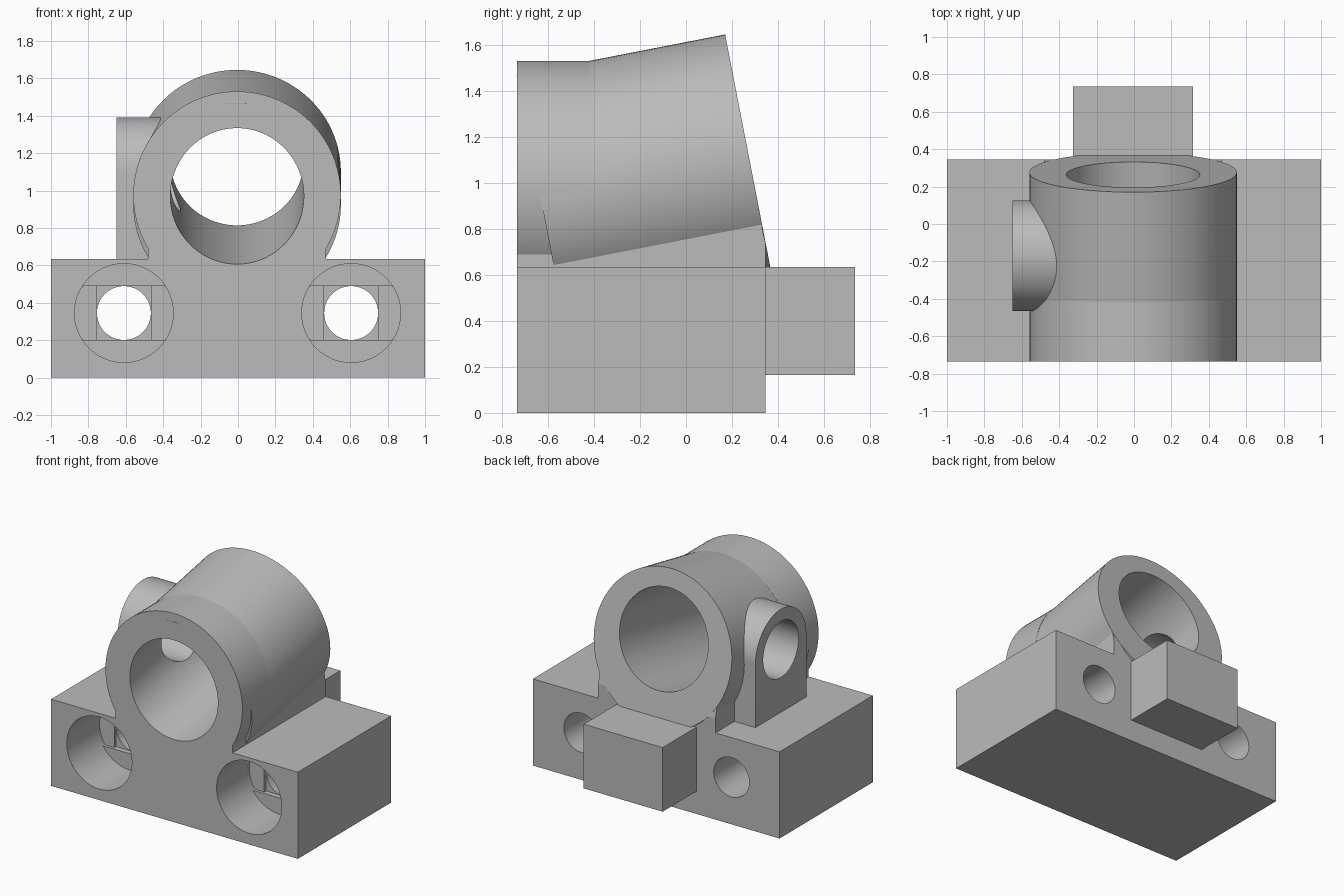
import bpy, bmesh
from math import radians, sin, cos, pi
from mathutils import Vector

if "Cube" in bpy.data.objects:
    bpy.data.objects.remove(bpy.data.objects["Cube"], do_unlink=True)

grey = bpy.data.materials.new("plain_grey")
grey.use_nodes = True
grey.diffuse_color = (0.5, 0.5, 0.5, 1)
grey.node_tree.nodes["Principled BSDF"].inputs["Base Color"].default_value = (0.5, 0.5, 0.5, 1)

FRONT, BACK, TOP = -0.735, 0.345, 0.635
MID = -0.005
TILT = radians(11)
SEG = 96
ALONG = Vector((0, cos(TILT), sin(TILT)))


def cylinder(name, start, direction, length, radius):
    """Cylinder from a start point along a direction."""
    d = Vector(direction).normalized()
    bpy.ops.mesh.primitive_cylinder_add(
        vertices=SEG, radius=radius, depth=length,
        location=Vector(start) + d * length / 2,
        rotation=d.to_track_quat('Z', 'Y').to_euler())
    ob = bpy.context.object
    ob.name = name
    ob.data.materials.append(grey)
    return ob


def prism(name, points, low, high, axis):
    """Extrude a closed outline along x (outline in y, z) or y (outline in x, z)."""
    place = (lambda p, t: (t, p[0], p[1])) if axis == 'x' else (lambda p, t: (p[0], t, p[1]))
    bm = bmesh.new()
    face = bm.faces.new([bm.verts.new(place(p, low)) for p in points])
    moved = bmesh.ops.extrude_face_region(bm, geom=[face])["geom"]
    shift = Vector(place((0, 0), high - low))
    bmesh.ops.translate(bm, vec=shift, verts=[v for v in moved if isinstance(v, bmesh.types.BMVert)])
    bmesh.ops.recalc_face_normals(bm, faces=bm.faces)
    mesh = bpy.data.meshes.new(name)
    bm.to_mesh(mesh)
    bm.free()
    mesh.materials.append(grey)
    ob = bpy.data.objects.new(name, mesh)
    bpy.context.collection.objects.link(ob)
    return ob


def box(name, x0, x1, y0, y1, z0, z1):
    return prism(name, [(x0, z0), (x1, z0), (x1, z1), (x0, z1)], y0, y1, 'y')


def combine(body, part, operation):
    """Apply a boolean and remove the helper part."""
    mod = body.modifiers.new(part.name, 'BOOLEAN')
    mod.operation, mod.solver, mod.object = operation, 'EXACT', part
    bpy.ops.object.select_all(action='DESELECT')
    bpy.context.view_layer.objects.active = body
    body.select_set(True)
    bpy.ops.object.modifier_apply(modifier=mod.name)
    bpy.data.objects.remove(part, do_unlink=True)


# Mounting block
body = box("clamp_bracket", -1, 1, FRONT, BACK, 0, TOP)

# Side boss: round top on straight sides
boss_y, boss_z, boss_r = -0.17, 1.095, 0.295
arch = [(boss_y + boss_r * cos(pi * i / 48), boss_z + boss_r * sin(pi * i / 48)) for i in range(49)]
arch += [(boss_y - boss_r, 0.5), (boss_y + boss_r, 0.5)]

# Solid parts
tube_start = Vector((MID, 0.276, 1.10)) - ALONG * 0.923
solids = [
    box("rear_lug", -0.325, 0.315, 0.2, 0.735, 0.165, TOP),
    prism("tube_support", [(FRONT, 0.5), (BACK, 0.5), (BACK, 0.74), (0.27, 1.08), (FRONT, 0.9)],
          MID - 0.475, MID + 0.475, 'x'),
    cylinder("front_collar", (MID, FRONT, 0.975), (0, 1, 0), 0.325, 0.555),
    cylinder("tilted_tube", tube_start, ALONG, 0.923, 0.555),
    prism("side_boss", arch, -0.65, -0.37, 'x'),
]
for part in solids:
    combine(body, part, 'UNION')

# Main bore and side hole
bore_start = Vector((MID, FRONT, 0.97)) - ALONG * 0.3
cutters = [
    cylinder("main_bore", bore_start, ALONG, 1.8, 0.357),
    cylinder("side_hole", (-0.8, boss_y, boss_z), (1, 0, 0), 0.7, 0.205),
]

# Stepped screw holes: wide recess, flat-sided slot, square, round hole
hole_z, wide, narrow, depth, step = 0.345, 0.264, 0.144, 0.36, 0.02
for hx in (-0.61, 0.605):
    slot = []
    for i in range(SEG):
        a = 2 * pi * (i + 0.5) / SEG
        z = max(-narrow, min(narrow, wide * sin(a)))
        slot.append((hx + wide * cos(a), hole_z + z))
    # keep only the curved ends of the slot
    slot = [p for p in slot if abs(p[1] - hole_z) < narrow - 1e-5 or abs(p[0] - hx) > 0.21]
    cutters += [
        cylinder("screw_recess", (hx, FRONT - 0.1, hole_z), (0, 1, 0), depth + 0.1, wide),
        prism("recess_slot", slot, FRONT + depth - 0.1, FRONT + depth + step, 'y'),
        box("recess_square", hx - narrow, hx + narrow, FRONT + depth - 0.1,
            FRONT + depth + 2 * step, hole_z - narrow, hole_z + narrow),
        cylinder("screw_hole", (hx, FRONT + 0.1, hole_z), (0, 1, 0), 1.2, narrow),
    ]
for part in cutters:
    combine(body, part, 'DIFFERENCE')

# Smooth curved walls, crisp edges
bpy.ops.object.shade_smooth_by_angle(angle=radians(8))
